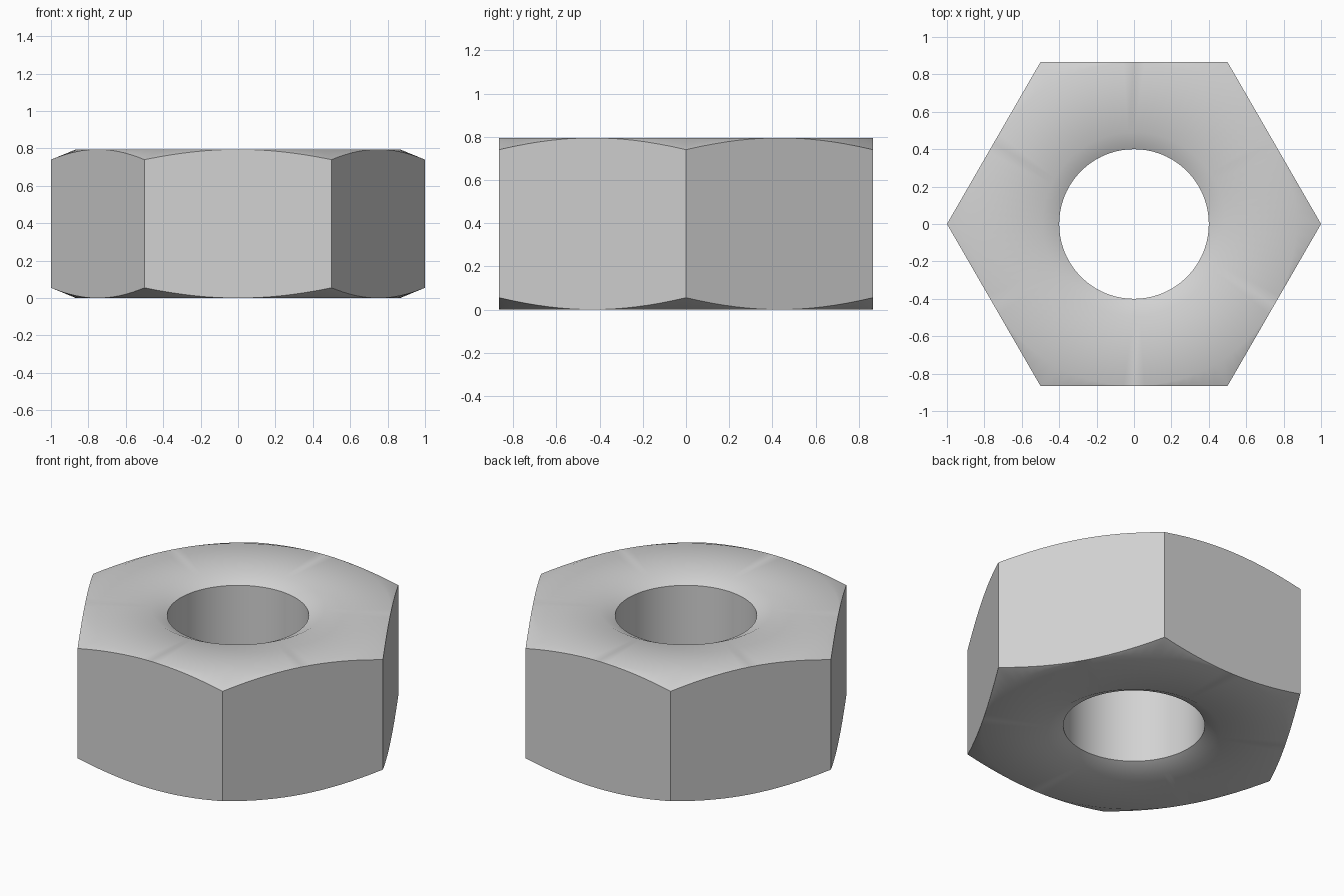
import bpy, bmesh
from math import cos, sin, pi, radians

cube = bpy.data.objects.get("Cube")
if cube:
    bpy.data.objects.remove(cube, do_unlink=True)

HEIGHT = 0.795
FLAT = cos(pi / 6)      # distance from the axis to each flat
HOLE = 0.4
SEGMENTS = 96

# Plain grey metal
steel = bpy.data.materials.new("grey steel")
steel.use_nodes = True
colour = (0.65, 0.65, 0.65, 1)
steel.diffuse_color = colour
steel.node_tree.nodes["Principled BSDF"].inputs["Base Color"].default_value = colour


def hex_radius(angle):
    """Distance from the axis to the hexagon outline, corners on x."""
    return FLAT / cos(angle % (pi / 3) - pi / 6)


def end_profile(angle):
    """Radius and depth below the end face, from the hole outwards."""
    outer = hex_radius(angle)
    return [(HOLE, 0.045), (0.49, 0), (FLAT, 0), (outer, (outer - FLAT) * 0.41)]


# Loft one closed section around the axis
bm = bmesh.new()
sections = []
for i in range(SEGMENTS):
    a = 2 * pi * i / SEGMENTS
    lower = end_profile(a)
    loop = lower + [(r, HEIGHT - d) for r, d in reversed(lower)]
    sections.append([bm.verts.new((r * cos(a), r * sin(a), z)) for r, z in loop])

for i, here in enumerate(sections):
    after = sections[(i + 1) % SEGMENTS]
    for j in range(len(here)):
        k = (j + 1) % len(here)
        bm.faces.new((here[j], after[j], after[k], here[k]))

# Close the points where the chamfer meets the middle of each flat
bmesh.ops.remove_doubles(bm, verts=bm.verts, dist=0.00005)
bmesh.ops.recalc_face_normals(bm, faces=bm.faces)

mesh = bpy.data.meshes.new("hex_nut")
bm.to_mesh(mesh)
bm.free()
mesh.materials.append(steel)
nut = bpy.data.objects.new("hex_nut", mesh)
bpy.context.collection.objects.link(nut)

# Smooth ends and bore, crisp side edges
bpy.ops.object.select_all(action="DESELECT")
nut.select_set(True)
bpy.context.view_layer.objects.active = nut
bpy.ops.object.shade_smooth_by_angle(angle=radians(35))
